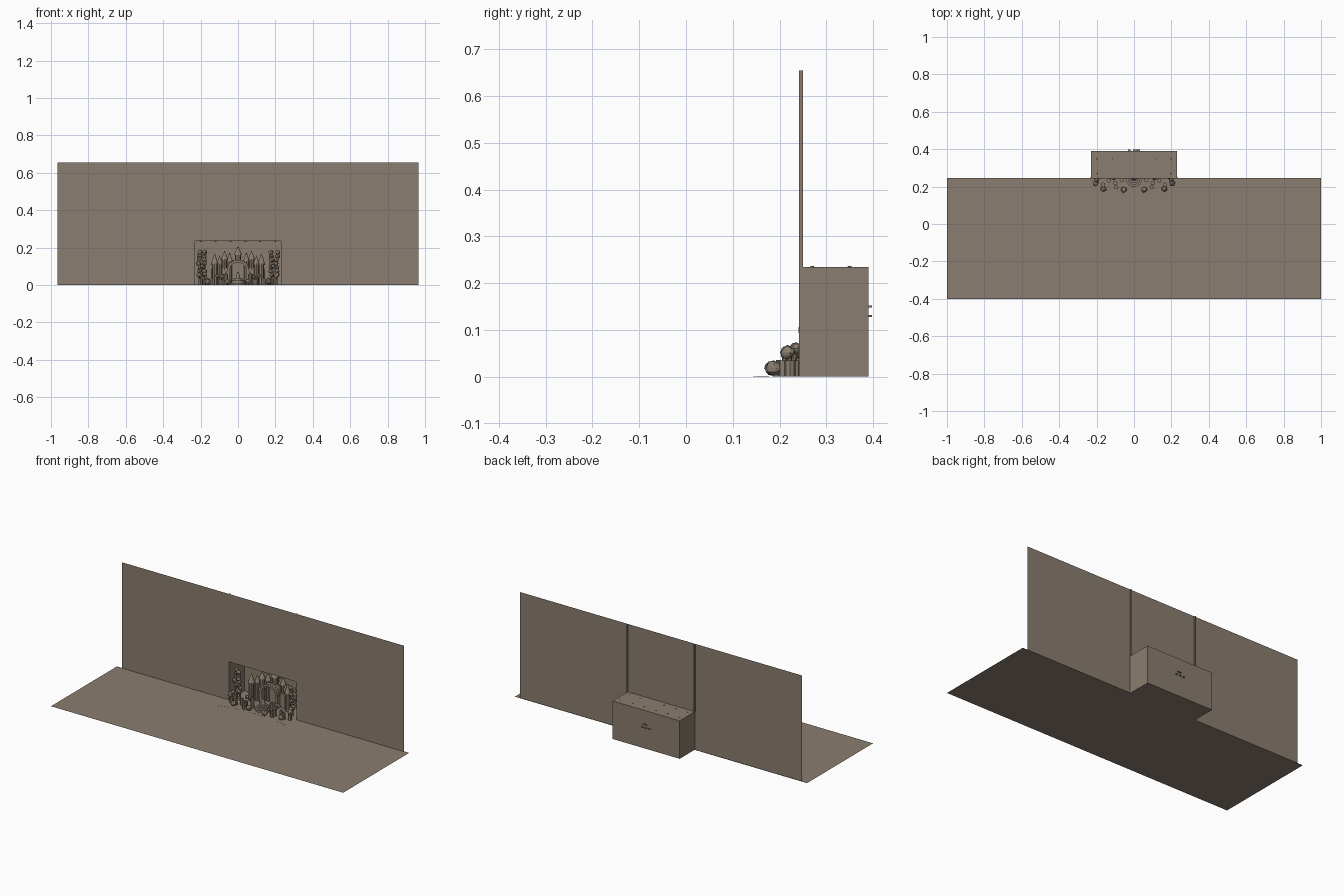
import bpy, bmesh, math, random
from mathutils import Matrix, Vector

random.seed(4)
cube = bpy.data.objects.get("Cube")
if cube:
    bpy.data.objects.remove(cube)

taupe = bpy.data.materials.new("warm taupe")
taupe.use_nodes = True
COLOUR = (0.255, 0.205, 0.16, 1)
taupe.diffuse_color = COLOUR
taupe.node_tree.nodes["Principled BSDF"].inputs["Base Color"].default_value = COLOUR


def finish(name, bm):
    mesh = bpy.data.meshes.new(name)
    bm.to_mesh(mesh)
    bm.free()
    mesh.materials.append(taupe)
    obj = bpy.data.objects.new(name, mesh)
    bpy.context.collection.objects.link(obj)
    return obj


def box(bm, lo, hi):
    lo, hi = Vector(lo), Vector(hi)
    m = Matrix.Translation((lo + hi) / 2) @ Matrix.Diagonal((*(hi - lo), 1))
    bmesh.ops.create_cube(bm, size=1, matrix=m)


def cone(bm, x, y, z0, z1, r0, r1, sides=10):
    bmesh.ops.create_cone(bm, cap_ends=True, segments=sides, radius1=r0, radius2=r1,
                          depth=z1 - z0, matrix=Matrix.Translation((x, y, (z0 + z1) / 2)))


def leafy(bm, x, y, z, r):
    # rough clump of foliage
    ball = bmesh.ops.create_icosphere(bm, subdivisions=2, radius=r)
    for v in ball["verts"]:
        v.co = v.co * random.uniform(0.82, 1.08) + Vector((x, y, z))


def quad(bm, *pts):
    bm.faces.new([bm.verts.new(p) for p in pts])


W, TOP, FRONT, BACK = 0.23, 0.235, 0.242, 0.39

# floor sheet
bm = bmesh.new()
quad(bm, (-1, -0.4, 0), (1, -0.4, 0), (1, 0.245, 0), (-1, 0.245, 0))
finish("floor", bm)

# back wall around the opening
bm = bmesh.new()
H, E = 0.655, 0.965
for x0, x1, z0 in ((-E, -W, 0), (-W, W, TOP), (W, E, 0)):
    quad(bm, (x0, FRONT, z0), (x1, FRONT, z0), (x1, FRONT, H), (x0, FRONT, H))
finish("back_wall", bm)

# ribs on the rear of the wall
bm = bmesh.new()
for s in (-1, 1):
    box(bm, (s * W - 0.003, FRONT, TOP), (s * W + 0.003, 0.25, H))
finish("wall_ribs", bm)

# alcove, open to the front
bm = bmesh.new()
box(bm, (-W, FRONT, 0), (W, BACK, TOP))
bm.faces.ensure_lookup_table()
opening = [f for f in bm.faces if f.calc_center_median().y < FRONT + 0.001]
bmesh.ops.delete(bm, geom=opening, context="FACES")
finish("alcove", bm)

# ceiling lamps
bm = bmesh.new()
for i in range(6):
    x = -0.2 + 0.08 * i
    for y in (0.27, 0.35):
        cone(bm, x, y, TOP - 0.006, TOP + 0.0015, 0.005, 0.004, 8)
finish("ceiling_lamps", bm)

# castle towers with pointed roofs and collars
bm = bmesh.new()
for s in (-1, 1):
    for x, y, h, r, tip in ((0.045, 0.36, 0.13, 0.014, 0.175), (0.072, 0.34, 0.14, 0.015, 0.185),
                            (0.098, 0.33, 0.115, 0.013, 0.16), (0.125, 0.31, 0.115, 0.016, 0.17)):
        cone(bm, s * x, y, 0, h, r, r)
        cone(bm, s * x, y, h - 0.008, h, r * 1.2, r * 1.2)
        cone(bm, s * x, y, h, tip, r * 1.25, 0)
cone(bm, 0, 0.36, 0.12, 0.16, 0.018, 0.018)
cone(bm, 0, 0.36, 0.16, 0.205, 0.024, 0)
finish("castle_towers", bm)

# arched gate: ring of stones on two piers
bm = bmesh.new()
for i in range(13):
    a = math.pi * i / 12
    m = (Matrix.Translation((0.053 * math.cos(a), 0.31, 0.075 + 0.053 * math.sin(a)))
         @ Matrix.Rotation(-a, 4, "Y") @ Matrix.Diagonal((0.014, 0.025, 0.015, 1)))
    bmesh.ops.create_cube(bm, size=1, matrix=m)
for s in (-1, 1):
    box(bm, (s * 0.053 - 0.008, 0.298, 0), (s * 0.053 + 0.008, 0.322, 0.075))
finish("castle_arch", bm)

# castle walls with battlements
bm = bmesh.new()
for s in (-1, 1):
    box(bm, (s * 0.1 - 0.045, 0.325, 0), (s * 0.1 + 0.045, 0.345, 0.08))
    for i in range(5):
        x = s * (0.064 + 0.018 * i)
        box(bm, (x - 0.005, 0.325, 0.08), (x + 0.005, 0.345, 0.09))
box(bm, (-0.055, 0.355, 0), (0.055, 0.375, 0.12))
finish("castle_walls", bm)

# small fittings passing through the rear of the alcove
bm = bmesh.new()
for x, z in ((-0.025, 0.13), (0, 0.13), (0.025, 0.13), (0, 0.15), (0.012, 0.15)):
    box(bm, (x - 0.006, 0.37, z - 0.002), (x + 0.006, 0.398, z + 0.002))
finish("rear_fittings", bm)

# rounded steps and small figure platform
bm = bmesh.new()
for r, z in ((0.045, 0.012), (0.034, 0.024), (0.024, 0.034)):
    cone(bm, 0, 0.245, 0, z, r, r, 24)
cone(bm, 0, 0.245, 0.034, 0.07, 0.014, 0.004)
finish("round_steps", bm)

# planters with posts and caps
bm = bmesh.new()
bushes = bmesh.new()
for s in (-1, 1):
    for x, y, h in ((0.065, 0.235, 0.06), (0.1, 0.22, 0.035), (0.135, 0.232, 0.035),
                    (0.165, 0.21, 0.035), (0.2, 0.222, 0.035), (0.095, 0.197, 0.03)):
        cone(bm, s * x, y, 0, h, 0.012, 0.012, 8)
        cone(bm, s * x, y, h, h + 0.006, 0.005, 0.005, 6)
    # bushes on and in front of the planters
    for x, y, z, r in ((0.055, 0.184, 0.018, 0.016), (0.163, 0.188, 0.018, 0.016),
                       (0.205, 0.217, 0.052, 0.016), (0.2, 0.235, 0.06, 0.013),
                       (0.11, 0.245, 0.05, 0.012), (0.082, 0.255, 0.045, 0.014)):
        leafy(bushes, s * x, y, z, r)
finish("planters", bm)
finish("bushes", bushes)

# trees flanking the castle
trunks, crowns = bmesh.new(), bmesh.new()
for s in (-1, 1):
    for x, y in ((0.18, 0.275), (0.207, 0.285)):
        cone(trunks, s * x, y, 0, 0.16, 0.006, 0.004, 6)
        for i in range(7):
            leafy(crowns, s * (x + random.uniform(-0.005, 0.005)),
                  y + random.uniform(-0.015, 0.005), 0.055 + 0.02 * i, 0.014)
    leafy(crowns, s * 0.19, 0.252, 0.1, 0.013)
finish("tree_trunks", trunks)
finish("tree_crowns", crowns)

# curved dashed line of floor markers
bm = bmesh.new()
for i in range(25):
    x = -0.235 + 0.47 * i / 24
    y = 0.146 + 0.03 * (1 - (x / 0.235) ** 2)
    box(bm, (x - 0.004, y - 0.002, 0), (x + 0.004, y + 0.002, 0.001))
finish("floor_markers", bm)
